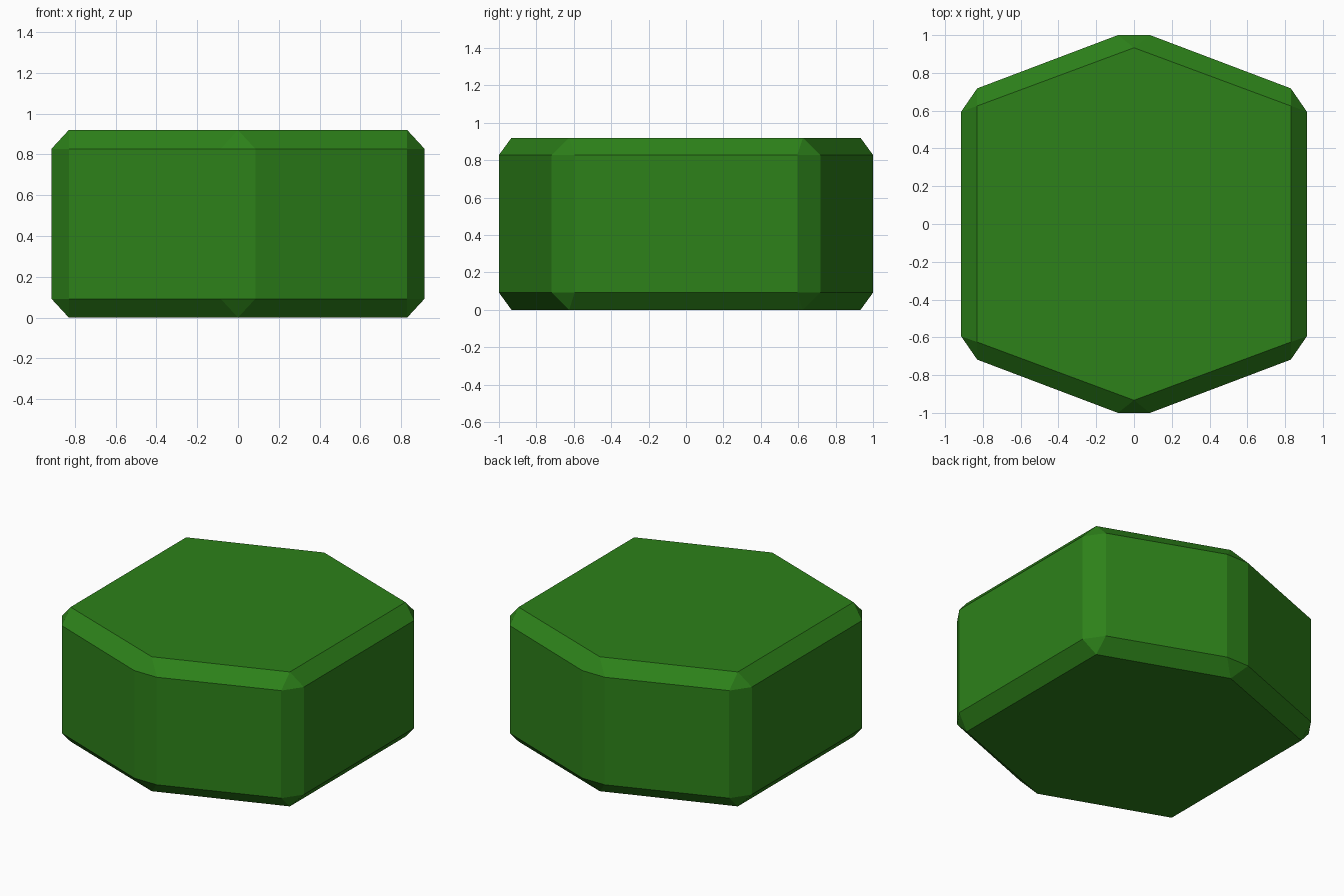
import bpy, bmesh

if "Cube" in bpy.data.objects:
    bpy.data.objects.remove(bpy.data.objects["Cube"])

# Quarter outline: wall corner (widest ring) paired with its cap corner
QUARTER = [((0.915, 0.595), (0.83, 0.625)),
           ((0.83, 0.718), (0.83, 0.625)),
           ((0.085, 1.0), (0.0, 0.933))]
HEIGHT, BEVEL = 0.92, 0.092


def flip(pairs, sx, sy):
    return [tuple((x * sx, y * sy) for x, y in p) for p in pairs]


# Full counter-clockwise outline by mirroring the quarter
outline = (QUARTER + flip(QUARTER[::-1], -1, 1)
           + flip(QUARTER, -1, -1) + flip(QUARTER[::-1], 1, -1))
walls = [p[0] for p in outline]
caps = [p[1] for p in outline]

# Loft bottom cap, wall and top cap rings; merging doubles forms bevel corners
bm = bmesh.new()
levels = [(caps, 0), (walls, BEVEL), (walls, HEIGHT - BEVEL), (caps, HEIGHT)]
rings = [[bm.verts.new((x, y, z)) for x, y in pts] for pts, z in levels]
n = len(outline)
for low, high in zip(rings, rings[1:]):
    for i in range(n):
        j = (i + 1) % n
        bm.faces.new((low[i], low[j], high[j], high[i]))
bm.faces.new(rings[0][::-1])
bm.faces.new(rings[-1])
bmesh.ops.remove_doubles(bm, verts=bm.verts, dist=0.001)
bmesh.ops.recalc_face_normals(bm, faces=bm.faces)

mesh = bpy.data.meshes.new("hexagonal_block")
bm.to_mesh(mesh)
bm.free()
block = bpy.data.objects.new("hexagonal_block", mesh)
bpy.context.collection.objects.link(block)

# Green surface
green = bpy.data.materials.new("green")
green.diffuse_color = (0.026, 0.22, 0.01, 1)
green.use_nodes = True
green.node_tree.nodes["Principled BSDF"].inputs["Base Color"].default_value = green.diffuse_color
mesh.materials.append(green)
